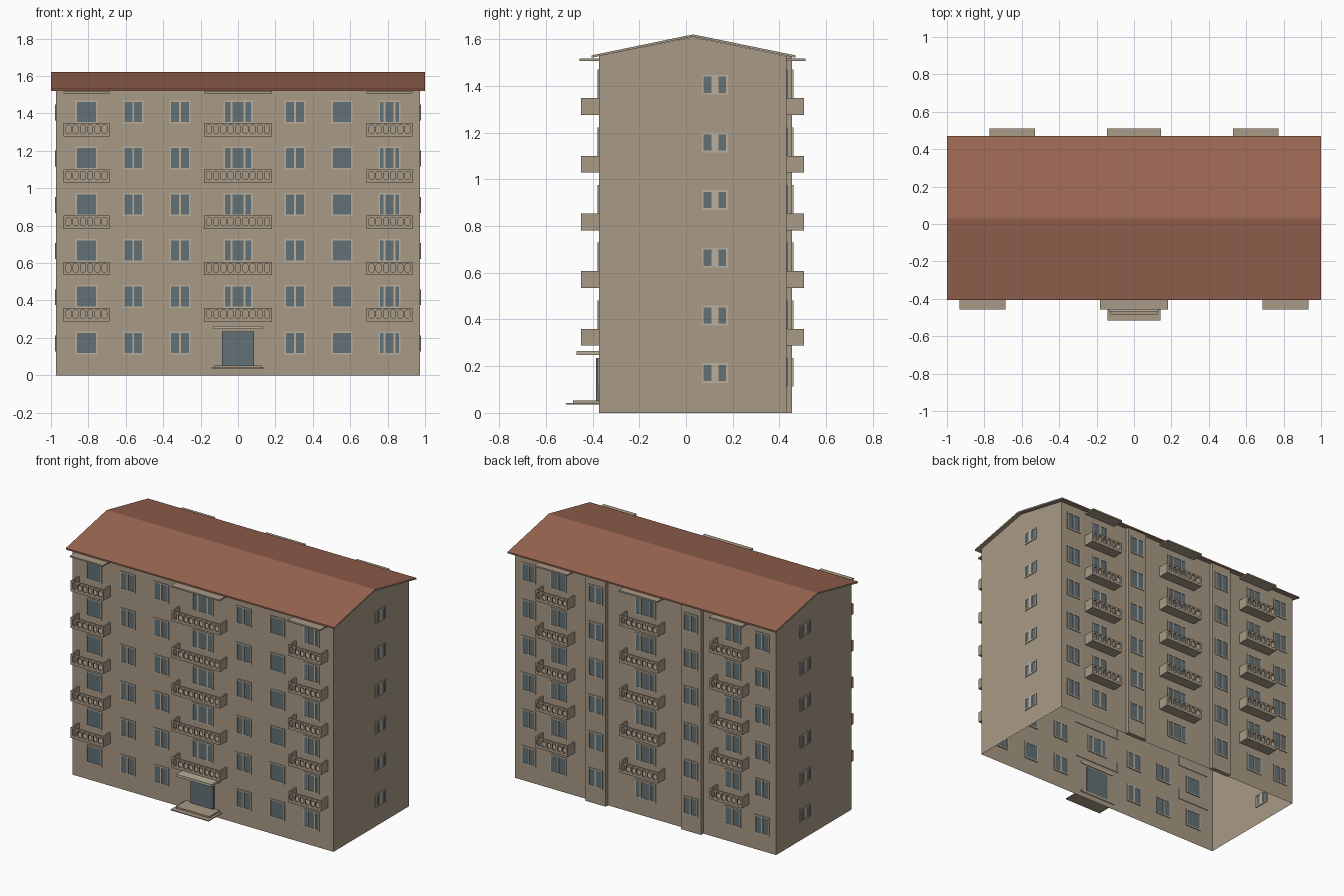
import bpy, bmesh
from mathutils import Matrix, Vector

cube = bpy.data.objects.get("Cube")
if cube:
    bpy.data.objects.remove(cube, do_unlink=True)


def material(name, rgb):
    lin = [(c / 255 / 12.92) if c < 11 else ((c / 255 + 0.055) / 1.055) ** 2.4 for c in rgb]
    m = bpy.data.materials.new(name)
    m.use_nodes = True
    m.diffuse_color = (*lin, 1)
    m.node_tree.nodes["Principled BSDF"].inputs["Base Color"].default_value = (*lin, 1)
    return m


WALL = material("wall plaster", (169, 154, 134))
TRIM = material("pale trim", (186, 175, 156))
ROOF = material("red roof", (155, 102, 82))
GLASS = material("dark glass", (98, 113, 118))

HALF, FRONT, BACK, STRIP = 0.973, -0.373, 0.43, 0.455
FLOOR, FLOORS = 0.247, 6


def facade(origin, along, out):
    """Frame with local x along the wall, y outward and z up."""
    m = Matrix.Identity(4)
    for i, v in enumerate((along, out, (0, 0, 1))):
        m.col[i].xyz = Vector(v)
    m.col[3].xyz = Vector(origin)
    return m


front = facade((0, FRONT, 0), (1, 0, 0), (0, -1, 0))
back = facade((0, BACK, 0), (1, 0, 0), (0, 1, 0))
back_strip = facade((0, STRIP, 0), (1, 0, 0), (0, 1, 0))
right_end = facade((-HALF, 0, 0), (0, 1, 0), (-1, 0, 0))
left_end = facade((HALF, 0, 0), (0, 1, 0), (1, 0, 0))


def finish(bm, name, *mats):
    bmesh.ops.recalc_face_normals(bm, faces=bm.faces)
    mesh = bpy.data.meshes.new(name)
    bm.to_mesh(mesh)
    bm.free()
    for m in mats:
        mesh.materials.append(m)
    ob = bpy.data.objects.new(name, mesh)
    bpy.context.collection.objects.link(ob)
    return ob


def box(bm, mat, u, n, z):
    """Box from (min, max) ranges in facade space."""
    size = Matrix.Diagonal((u[1] - u[0], n[1] - n[0], z[1] - z[0], 1))
    mid = Matrix.Translation((sum(u) / 2, sum(n) / 2, sum(z) / 2))
    bmesh.ops.create_cube(bm, size=1, matrix=mat @ mid @ size)


def prism(bm, mat, points, n):
    """Extrude a (u, z) outline through the range n."""
    a, b = ([bm.verts.new(mat @ Vector((u, d, z))) for u, z in points] for d in n)
    bm.faces.new(a)
    bm.faces.new(b[::-1])
    for i in range(len(a)):
        j = (i + 1) % len(a)
        bm.faces.new((a[i], a[j], b[j], b[i]))


# Hollow shell with gables and an open bottom
bm = bmesh.new()
prism(bm, left_end, [(FRONT, 0), (FRONT, 1.528), (0.03, 1.61), (BACK, 1.528), (BACK, 0)],
      (-2 * HALF, 0))
bm.normal_update()
floor = [f for f in bm.faces if all(v.co.z < 0.001 for v in f.verts)]
bmesh.ops.delete(bm, geom=floor, context='FACES_ONLY')
finish(bm, "building_shell", WALL)

# Stair bays projecting from the back
bm = bmesh.new()
for s in (-0.355, 0.355):
    box(bm, back, (s - 0.075, s + 0.075), (-0.005, STRIP - BACK), (0, 1.526))
finish(bm, "stair_bays", WALL)

# Pitched roof slab, plaster on the underside and gable edges
bm = bmesh.new()
top = [(-0.405, 1.531), (0.03, 1.621), (0.47, 1.531)]
under = [(y, z - 0.01) for y, z in reversed(top)]
prism(bm, facade((0, 0, 0), (0, 1, 0), (1, 0, 0)), top + under, (-1, 1))
roof = finish(bm, "roof", ROOF, WALL)
for p in roof.data.polygons:
    p.material_index = 1 if p.normal.z < -0.5 or abs(p.normal.x) > 0.5 else 0

# Windows: glass panes, with frames and mullions in front
panes, frames = bmesh.new(), bmesh.new()


def window(mat, u, z, w, h, bars=(), rim=0.008, bar=0.01):
    u0, u1, z0, z1 = u - w / 2, u + w / 2, z, z + h
    box(panes, mat, (u0, u1), (-0.004, 0.002), (z0, z1))
    n = (-0.006, 0.005)
    for a in (u0, u1 - rim):
        box(frames, mat, (a, a + rim), n, (z0, z1))
    for a in (z0, z1 - rim):
        box(frames, mat, (u0 + rim, u1 - rim), n, (a, a + rim))
    for b in bars:
        c = u + b * w
        box(frames, mat, (c - bar / 2, c + bar / 2), n, (z0 + rim, z1 - rim))


ONE, TWO, THREE = (), (0,), (-0.23, 0.23)
front_columns = [(-0.81, 0.118, ONE), (-0.56, 0.112, TWO), (-0.31, 0.112, TWO), (0, 0.155, THREE),
                 (0.305, 0.112, TWO), (0.555, 0.112, ONE), (0.81, 0.118, THREE)]
back_columns = [(0.87, 0.108, TWO), (0.65, 0.12, TWO), (0.355, 0.108, TWO)]
for k in range(FLOORS):
    z = 0.112 + k * FLOOR
    for u, w, bars in front_columns:
        if u or k:
            window(front, u, z, w, 0.123, bars)
    for u, w, bars in back_columns:
        for s in (-1, 1):
            window(back_strip if u == 0.355 else back, s * u, z, w, 0.123, bars)
    window(back, 0, z, 0.155, 0.123, THREE)
    for end in (left_end, right_end):
        window(end, 0.124, z + 0.016, 0.112, 0.085, TWO, 0.008, 0.03)
finish(panes, "window_glass", GLASS)
finish(frames, "window_frames", TRIM)


# Balconies with slab, solid sides and a balustrade of rounded openings
def balcony(bm, mat, u, half, depth, z, slots):
    u0, u1, t = u - half, u + half, 0.01
    z_low, z_high, z_top = z + 0.018, z + 0.062, z + 0.072
    box(bm, mat, (u0, u1), (-0.004, depth), (z, z + 0.01))
    for a in (u0, u1 - t):
        box(bm, mat, (a, a + t), (-0.004, depth - t), (z + 0.01, z_top))
    box(bm, mat, (u0, u1), (depth - t, depth), (z + 0.01, z_low))
    box(bm, mat, (u0, u1), (depth - t, depth), (z_high, z_top))
    pitch = (2 * half - 0.012) / slots
    for i in range(slots + 1):
        c = u0 + 0.006 + i * pitch
        a, b, r = 0.006, 0.012, 0.007
        left, right = (max(c - b, u0), min(c + b, u1))
        outline = [(left, z_low), (right, z_low), (c + a, z_low + r), (c + a, z_high - r),
                   (right, z_high), (left, z_high), (c - a, z_high - r), (c - a, z_low + r)]
        prism(bm, mat, outline, (depth - t, depth))


front_set = [(-0.81, 0.122, 6), (0, 0.181, 9), (0.81, 0.122, 6)]
back_set = [(-0.65, 0.122, 6), (0, 0.144, 7), (0.65, 0.122, 6)]
for name, mat, spots, depth in (("front", front, front_set, 0.077), ("back", back, back_set, 0.075)):
    rails, hoods = bmesh.new(), bmesh.new()
    for u, half, slots in spots:
        for k in range(FLOORS - 1):
            balcony(rails, mat, u, half, depth, 0.288 + k * FLOOR, slots)
        box(hoods, mat, (u - half, u + half), (-0.004, depth + 0.006), (1.507, 1.517))
    finish(rails, name + "_balconies", WALL)
    finish(hoods, name + "_balcony_hoods", WALL)

# Entrance: door, steps and canopy
bm = bmesh.new()
box(bm, front, (-0.085, 0.085), (-0.005, 0.013), (0.053, 0.235))
finish(bm, "entrance_door", GLASS)
bm = bmesh.new()
box(bm, front, (-0.142, 0.142), (-0.005, 0.142), (0.036, 0.042))
box(bm, front, (-0.125, 0.125), (-0.005, 0.11), (0.042, 0.053))
finish(bm, "entrance_steps", WALL)
bm = bmesh.new()
box(bm, front, (-0.132, 0.132), (-0.005, 0.095), (0.247, 0.264))
finish(bm, "entrance_canopy", TRIM)
